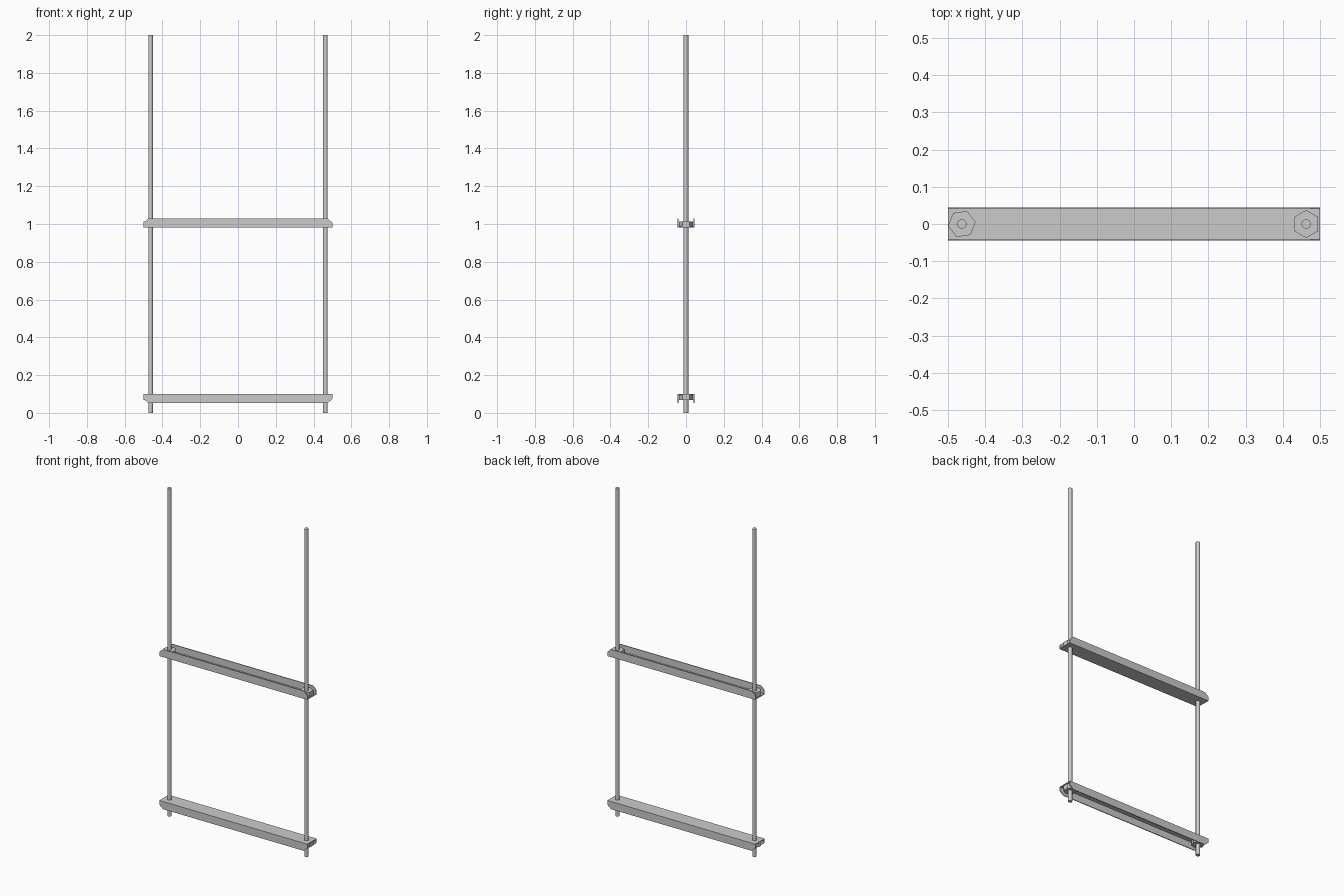
import bpy, bmesh
from math import radians

if "Cube" in bpy.data.objects:
    bpy.data.objects.remove(bpy.data.objects["Cube"])

ROD_X, HALF_W, T, H = 0.4625, 0.045, 0.005, 0.047


def finish(name, bm):
    bmesh.ops.recalc_face_normals(bm, faces=bm.faces[:])
    me = bpy.data.meshes.new(name)
    bm.to_mesh(me)
    bm.free()
    ob = bpy.data.objects.new(name, me)
    bpy.context.collection.objects.link(ob)
    return ob


def prism(name, sides, r, x, z0, z1, turn=0):
    bpy.ops.mesh.primitive_cylinder_add(vertices=sides, radius=r, depth=z1 - z0,
                                        location=(x, 0, (z0 + z1) / 2),
                                        rotation=(0, 0, radians(turn)))
    ob = bpy.context.object
    ob.name = name
    return ob


def channel(name, z_web, up):
    # U section, flanges pointing up (+1) or down (-1) from the web
    w, i = HALF_W, HALF_W - T
    profile = [(-w, 0), (w, 0), (w, H), (i, H), (i, T), (-i, T), (-i, H), (-w, H)]
    bm = bmesh.new()
    face = bm.faces.new([bm.verts.new((-0.5, y, z_web + up * z)) for y, z in profile])
    ext = bmesh.ops.extrude_face_region(bm, geom=[face])
    new = [g for g in ext["geom"] if isinstance(g, bmesh.types.BMVert)]
    bmesh.ops.translate(bm, verts=new, vec=(1, 0, 0))
    # clipped free corners of the flanges
    for s in (-1, 1):
        cut = bmesh.ops.bisect_plane(bm, geom=bm.verts[:] + bm.edges[:] + bm.faces[:],
                                     plane_co=(s * 0.5, 0, z_web + up * 0.026),
                                     plane_no=(s * 0.021, 0, up * 0.025), clear_outer=True)
        edges = [e for e in cut["geom_cut"] if isinstance(e, bmesh.types.BMEdge)]
        bmesh.ops.holes_fill(bm, edges=edges, sides=0)
    return finish(name, bm)


# cross channels: upper opens upward, lower opens downward
channel("upper_channel", 0.981, 1)
channel("lower_channel", 0.100, -1)

# threaded-rod hangers and hex nuts seated inside the channels
for side, x, turn in (("left", -ROD_X, 38), ("right", ROD_X, 0)):
    prism(side + "_rod", 16, 0.0125, x, 0, 2)
    bpy.ops.object.shade_smooth_by_angle()
    prism(side + "_upper_nut", 6, 0.0375, x, 0.985, 1.014, turn)
    prism(side + "_lower_nut", 6, 0.0375, x, 0.067, 0.096, turn)
